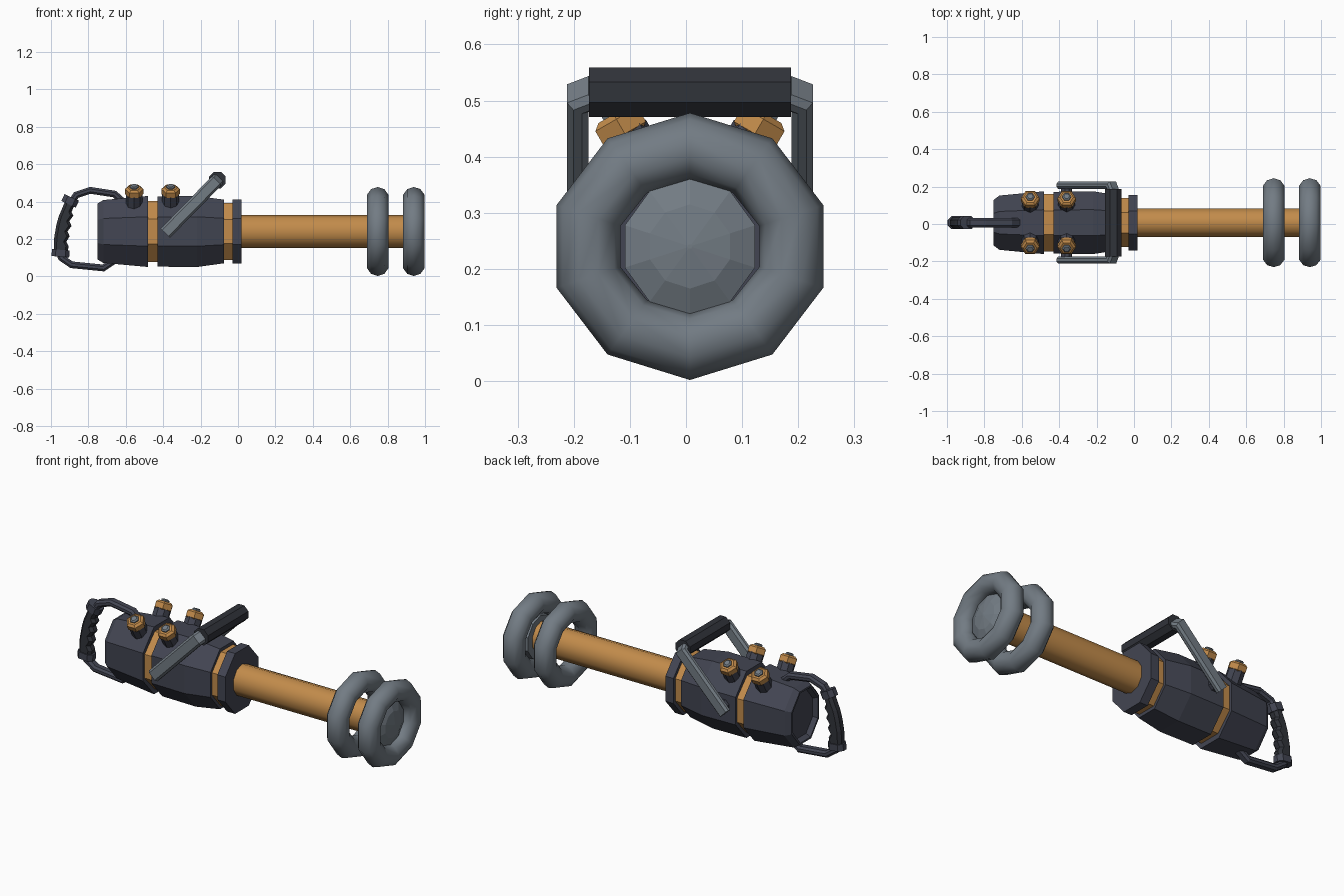
import bpy, bmesh
from math import sin, cos, pi, radians
from mathutils import Vector, Matrix

if "Cube" in bpy.data.objects:
    bpy.data.objects.remove(bpy.data.objects["Cube"])

CY, CZ = 0.007, 0.24  # main axis


def mat(name, c):
    m = bpy.data.materials.new(name)
    m.diffuse_color = (*c, 1)
    m.use_nodes = True
    m.node_tree.nodes["Principled BSDF"].inputs["Base Color"].default_value = m.diffuse_color
    return m


DARK = mat("dark_slate", (.055, .06, .085))
GREY = mat("steel_grey", (.17, .2, .23))
GOLD = mat("brass", (.54, .26, .07))
GRIP = mat("grip_black", (.03, .033, .042))


def make(name, bm, material, smooth=False):
    bmesh.ops.recalc_face_normals(bm, faces=bm.faces)
    me = bpy.data.meshes.new(name)
    bm.to_mesh(me)
    bm.free()
    me.materials.append(material)
    ob = bpy.data.objects.new(name, me)
    bpy.context.collection.objects.link(ob)
    if smooth:
        bpy.context.view_layer.objects.active = ob
        ob.select_set(True)
        bpy.ops.object.shade_smooth_by_angle(angle=radians(50))
        ob.select_set(False)
    return ob


def loft(name, loops, material, smooth=False, closed=False):
    """Skin a list of equal-length point loops."""
    bm = bmesh.new()
    rows = [[bm.verts.new(p) for p in l] for l in loops]
    n = len(rows[0])
    for a, b in zip(rows, rows[1:] + rows[:1] if closed else rows[1:]):
        for i in range(n):
            bm.faces.new((a[i], a[(i + 1) % n], b[(i + 1) % n], b[i]))
    if not closed:
        bm.faces.new(rows[0])
        bm.faces.new(rows[-1])
    return make(name, bm, material, smooth)


def turned(name, sections, sides, material, rot=0, smooth=False, flat=False, closed=False):
    """Sections (x, half width y, half height z) along the main axis."""
    k = 1 / cos(pi / sides) if flat else 1
    angles = [2 * pi * i / sides + rot for i in range(sides)]
    loops = [[(x, CY + k * ry * cos(a), CZ + k * rz * sin(a)) for a in angles]
             for x, ry, rz in sections]
    return loft(name, loops, material, smooth, closed)


def sweep(name, path, normal, w, t, material, bevel=0.3):
    """Sweep a chamfered bar along a planar path; w is across the plane, t in it."""
    path = [Vector(p) for p in path]
    normal = Vector(normal).normalized()
    c = bevel * min(w, t)
    W, T = w / 2, t / 2
    sec = [(W, T - c), (W - c, T), (c - W, T), (-W, T - c),
           (-W, c - T), (c - W, -T), (W - c, -T), (W, c - T)]
    loops = []
    for i, p in enumerate(path):
        d0 = (p - path[max(i - 1, 0)]).normalized()
        d1 = (path[min(i + 1, len(path) - 1)] - p).normalized()
        d = (d0 + d1).normalized()
        side = d.cross(normal)
        k = 1 / max(0.5, d.dot(d0 if i else d1))
        loops.append([p + normal * u + side * v * k for u, v in sec])
    return loft(name, loops, material)


# body housings, collars and brass bands
P8 = pi / 8
turned("rear_housing", [(-.725, .085, .11), (-.725, .1, .125), (-.75, .11, .14), (-.75, .122, .15),
                        (-.72, .145, .168), (-.48, .168, .19)], 8, DARK, P8, flat=True)
turned("middle_band", [(-.485, .153, .162), (-.425, .153, .162)], 8, GOLD, P8, flat=True)
turned("front_housing", [(-.43, .165, .188), (-.22, .168, .19), (-.075, .145, .17)], 8, DARK, P8, flat=True)
turned("front_band", [(-.08, .131, .152), (-.025, .131, .152)], 8, GOLD, P8, flat=True)
turned("front_collar", [(-.03, .148, .17), (.02, .148, .17)], 8, DARK, P8, flat=True)

# barrel, end cap and the two rings
turned("barrel", [(.01, .08, .088), (.93, .08, .088)], 10, GOLD, pi / 2, smooth=True)
turned("barrel_tip", [(.9, .122, .122), (.945, .122, .122), (.965, .075, .075), (.975, .004, .004)],
       10, GREY, pi / 2)
for name, x in (("inner_ring", .747), ("outer_ring", .94)):
    prof = [(x + .06 * cos(a), .19 + .06 * sin(a), .178 + .06 * sin(a))
            for a in (2 * pi * i / 10 + pi / 10 for i in range(10))]
    ring = turned(name, prof, 10, GREY, pi / 2, closed=True)
    for p in ring.data.polygons:
        p.use_smooth = True

# four tilted terminals with hex nuts
for x in (-.555, -.36):
    for s in (-1, 1):
        axis = Vector((0, s * sin(radians(30)), cos(radians(30))))
        across = Vector((1, 0, 0)).cross(axis)

        def stud(name, secs, sides, material):
            loft(name, [[Vector((x, CY, CZ)) + axis * h +
                         r * (cos(2 * pi * i / sides) * Vector((1, 0, 0)) + sin(2 * pi * i / sides) * across)
                         for i in range(sides)] for h, r in secs], material)
        stud("terminal_post", [(.1, .045), (.235, .045)], 8, DARK)
        stud("terminal_nut", [(.225, .04), (.232, .05), (.262, .05), (.272, .036)], 6, GOLD)
        stud("terminal_tip", [(.26, .024), (.279, .024), (.284, .016)], 6, GREY)

# tilted carrying handle: side arms with chamfered corners, grip between
low, high = Vector((-.375, CY, .245)), Vector((-.11, CY, .515))
along = (high - low).normalized()
for s in (-1, 1):
    Y = Vector((0, s, 0))
    sweep("carry_arm", [low - along * .02 + Y * .2, high - along * .015 + Y * .2,
                        high + Y * .172], along.cross(Y), .07, .038, GREY)
    sweep("arm_mount", [low + along * .02 + Y * .14, low + along * .02 + Y * .19],
          along, .06, .05, DARK)
loft("carry_grip", [[(high.x + .048 * cos(a), CY + y, high.z + .048 * sin(a))
                     for a in (pi / 4 * i + P8 for i in range(8))] for y in (-.18, .18)], GRIP)

# rear handle: upper and lower arms, collars, finger grip
YN = (0, 1, 0)
sweep("rear_upper_arm", [(-.895, CY, .39), (-.865, CY, .435), (-.79, CY, .46), (-.66, CY, .44),
                         (-.615, CY, .40)], YN, .05, .036, DARK)
sweep("rear_lower_arm", [(-.955, CY, .125), (-.945, CY, .1), (-.89, CY, .062), (-.72, CY, .045),
                         (-.66, CY, .085)], YN, .05, .036, DARK)
sweep("grip_upper_collar", [(-.906, CY, .385), (-.889, CY, .422)], YN, .07, .085, DARK)
sweep("grip_lower_collar", [(-.95, CY, .105), (-.947, CY, .142)], YN, .07, .095, DARK)
rows = [(-.985, -.912, .13), (-.985, -.905, .16), (-.984, -.918, .185), (-.982, -.9, .215),
        (-.977, -.912, .24), (-.972, -.89, .27), (-.966, -.902, .295), (-.957, -.88, .325),
        (-.948, -.89, .345), (-.925, -.865, .4)]
loft("finger_grip", [[(xo + .015, CY - .03, z), (xo, CY - .014, z), (xo, CY + .014, z),
                      (xo + .015, CY + .03, z), (xi - .015, CY + .03, z), (xi, CY + .014, z),
                      (xi, CY - .014, z), (xi - .015, CY - .03, z)] for xo, xi, z in rows], GRIP)
